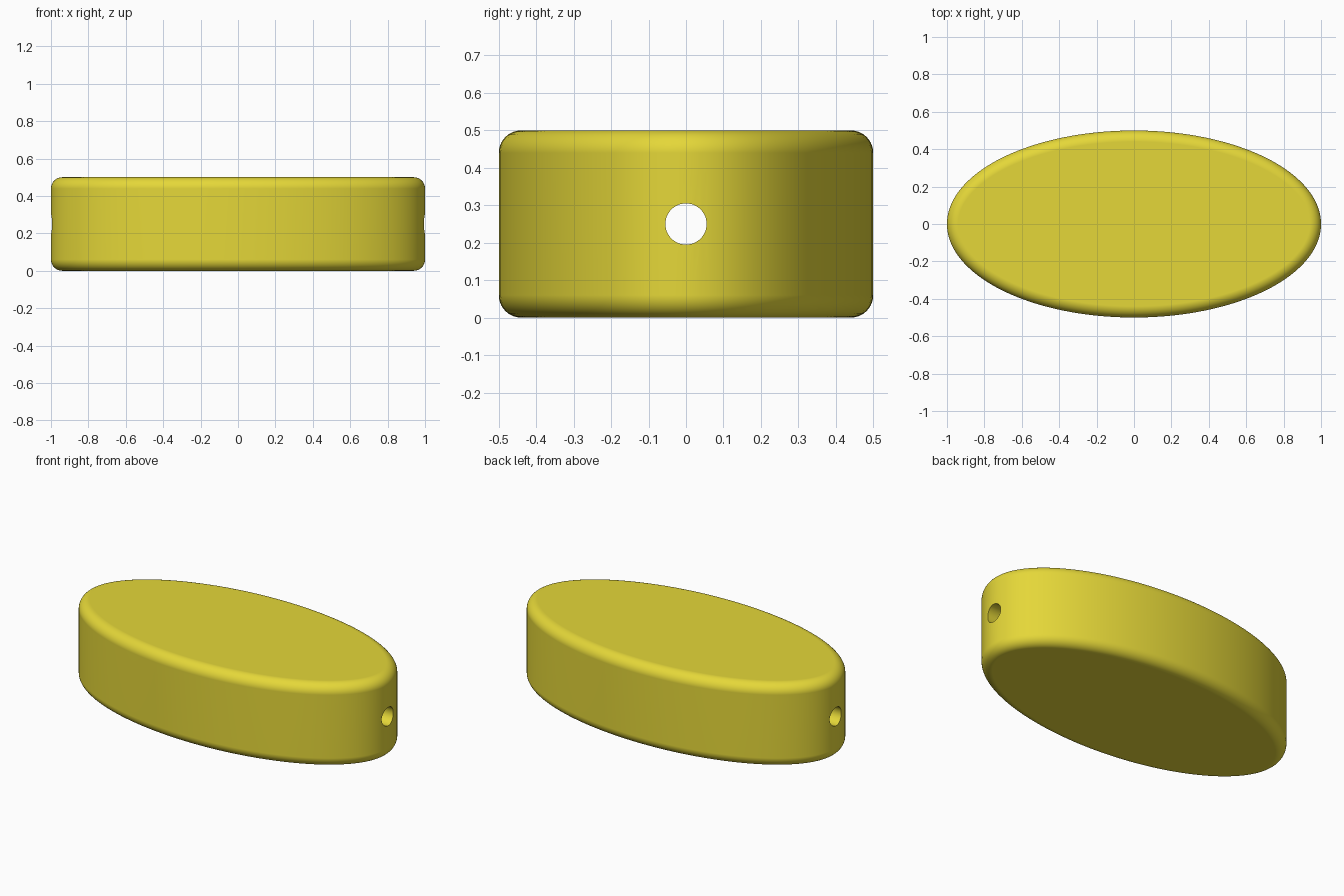
import bpy, bmesh
from math import sin, cos, pi, hypot, radians

if "Cube" in bpy.data.objects:
    bpy.data.objects.remove(bpy.data.objects["Cube"])

A, B, H = 1.0, 0.5, 0.5      # half length, half width, height
R = 0.06                     # edge rounding radius
HOLE_R = 0.055
SEG, ARC = 160, 10


def ellipse_ring(bm, inset, z):
    """Ring of vertices offset inwards along the ellipse normal."""
    ring = []
    for i in range(SEG):
        t = 2 * pi * i / SEG
        nx, ny = B * cos(t), A * sin(t)
        n = hypot(nx, ny)
        ring.append(bm.verts.new((A * cos(t) - inset * nx / n,
                                  B * sin(t) - inset * ny / n, z)))
    return ring


# Oval body with rounded rims
quarter = [(R * (1 - sin(pi / 2 * k / ARC)), R * (1 - cos(pi / 2 * k / ARC)))
           for k in range(ARC + 1)]
profile = quarter + [(inset, H - z) for inset, z in reversed(quarter)]
bm = bmesh.new()
rings = [ellipse_ring(bm, inset, z) for inset, z in profile]
for lo, hi in zip(rings, rings[1:]):
    for i in range(SEG):
        j = (i + 1) % SEG
        bm.faces.new((lo[i], lo[j], hi[j], hi[i]))
bm.faces.new(rings[0][::-1])
bm.faces.new(rings[-1])
mesh = bpy.data.meshes.new("oval_bead")
bm.to_mesh(mesh)
bm.free()
bead = bpy.data.objects.new("oval_bead", mesh)
bpy.context.collection.objects.link(bead)

# Hole running lengthwise through the body
bpy.ops.mesh.primitive_cylinder_add(vertices=64, radius=HOLE_R, depth=2.4,
                                    location=(0, 0, H / 2),
                                    rotation=(0, pi / 2, 0))
cutter = bpy.context.object
cutter.name = "hole_cutter"
cutter.hide_render = True

bpy.ops.object.select_all(action='DESELECT')
bead.select_set(True)
bpy.context.view_layer.objects.active = bead
cut = bead.modifiers.new("thread_hole", 'BOOLEAN')
cut.operation = 'DIFFERENCE'
cut.solver = 'EXACT'
cut.object = cutter
bpy.ops.object.modifier_apply(modifier=cut.name)
bpy.data.objects.remove(cutter, do_unlink=True)

# Smooth surfaces, crisp hole rim, flat caps
bpy.ops.object.shade_smooth_by_angle(angle=radians(30))
weighted = bead.modifiers.new("flat_caps", 'WEIGHTED_NORMAL')
weighted.keep_sharp = True

# Yellow finish
yellow = bpy.data.materials.new("yellow")
yellow.diffuse_color = (0.78, 0.68, 0.04, 1)
yellow.use_nodes = True
yellow.node_tree.nodes["Principled BSDF"].inputs["Base Color"].default_value = yellow.diffuse_color
bead.data.materials.clear()
bead.data.materials.append(yellow)
